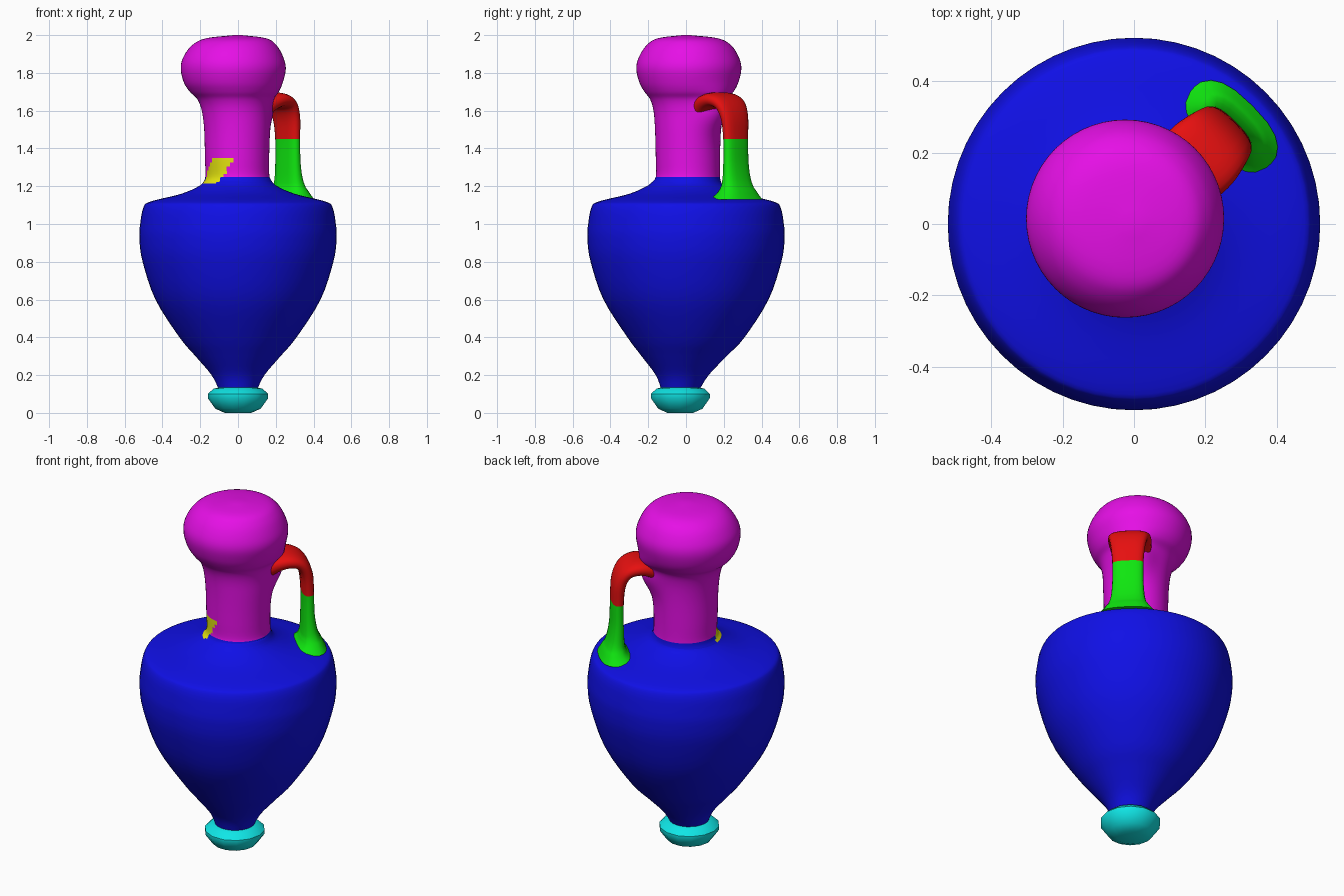
import bpy, bmesh
from math import sin, cos, pi, exp, atan2, degrees, radians, copysign
from mathutils import Vector

cube = bpy.data.objects.get("Cube")
if cube:
    bpy.data.objects.remove(cube)

HI, LO = 0.79, 0.005


def make_material(name, r, g, b):
    m = bpy.data.materials.new(name)
    m.use_nodes = True
    m.diffuse_color = (r, g, b, 1)
    m.node_tree.nodes["Principled BSDF"].inputs["Base Color"].default_value = (r, g, b, 1)
    return m


blue = make_material("blue", LO, LO, HI)
magenta = make_material("magenta", HI, LO, HI)
yellow = make_material("yellow", HI, HI, LO)
red = make_material("red", HI, LO, LO)
green = make_material("green", LO, HI, LO)
cyan = make_material("cyan", LO, HI, HI)


def spline(points, steps):
    """Smooth curve through the points, in any number of dimensions."""
    pts = [Vector(p) for p in points]
    out = []
    for i in range(len(pts) - 1):
        a, b = pts[max(i - 1, 0)], pts[i]
        c, d = pts[i + 1], pts[min(i + 2, len(pts) - 1)]
        for k in range(steps):
            t = k / steps
            out.append(0.5 * (2 * b + (c - a) * t + (2 * a - 5 * b + 4 * c - d) * t ** 2
                              + (3 * b - a - 3 * c + d) * t ** 3))
    return out + [pts[-1]]


def loft(name, rings, materials, rule, angle):
    """Skin a list of rings, cap both ends and colour the faces by a rule."""
    bm = bmesh.new()
    loops = [[bm.verts.new(p) for p in ring] for ring in rings]
    for lo, hi in zip(loops, loops[1:]):
        n = len(lo)
        for j in range(n):
            bm.faces.new((lo[j], lo[(j + 1) % n], hi[(j + 1) % n], hi[j]))
    bm.faces.new(loops[0][::-1])
    bm.faces.new(loops[-1])
    bmesh.ops.recalc_face_normals(bm, faces=bm.faces)
    for f in bm.faces:
        f.material_index = rule(f.calc_center_median())
    mesh = bpy.data.meshes.new(name)
    bm.to_mesh(mesh)
    bm.free()
    for m in materials:
        mesh.materials.append(m)
    obj = bpy.data.objects.new(name, mesh)
    bpy.context.collection.objects.link(obj)
    bpy.ops.object.select_all(action="DESELECT")
    obj.select_set(True)
    bpy.context.view_layer.objects.active = obj
    bpy.ops.object.shade_smooth_by_angle(angle=radians(angle))
    return obj


def turned_rings(profile, sides, bulge=0.0):
    """Rings from (radius, z, centre x, centre y), swelling where the handle joins."""
    rings = []
    for r, z, cx, cy in profile:
        ring = []
        for j in range(sides):
            a = 2 * pi * j / sides
            swell = bulge * exp(-((z - 1.6) / 0.1) ** 2) * max(0, cos(a - pi / 4)) ** 8
            ring.append((cx + (r + swell) * cos(a), cy + (r + swell) * sin(a), z))
        rings.append(ring)
    return rings


# Foot: a squat faceted disc
foot = [(0.07, 0.0, 0, -0.03), (0.12, 0.022, 0, -0.03), (0.16, 0.078, 0, -0.03),
        (0.16, 0.1, 0, -0.03), (0.13, 0.128, 0, -0.03), (0.09, 0.138, 0, -0.03)]
loft("foot", turned_rings(foot, 14), [cyan], lambda c: 0, 35)

# Body: a wide belly narrowing to the foot, with a sloping shoulder
body = [(0.1, 0.12, 0, -0.03), (0.14, 0.2, 0, -0.02), (0.225, 0.3, 0, -0.01),
        (0.31, 0.4, 0, 0), (0.437, 0.6, 0, 0), (0.505, 0.8, 0, 0), (0.522, 0.92, 0, 0),
        (0.518, 1.0, 0, 0), (0.5, 1.09, 0, 0), (0.46, 1.12, 0, 0), (0.3, 1.16, 0, 0),
        (0.2, 1.205, 0, 0), (0.168, 1.245, 0, 0.01)]
loft("body", turned_rings(spline(body, 4), 56), [blue], lambda c: 0, 60)


# Neck and rounded mouth, with a small painted patch at the front
def neck_rule(c):
    around = degrees(atan2(c.y, c.x)) % 360
    middle = 208 + (c.z - 1.22) * 260
    if c.z < 1.34 and abs(around - middle) < 24:
        return 1
    return 2 if c.z < 1.245 else 0


neck = [(0.188, 1.215, 0, 0), (0.17, 1.25, -0.003, 0.01), (0.17, 1.35, -0.005, 0.01),
        (0.174, 1.5, -0.005, 0.01), (0.182, 1.6, -0.01, 0.01), (0.2, 1.66, -0.015, 0.01),
        (0.235, 1.7, -0.02, 0.015), (0.262, 1.75, -0.025, 0.015),
        (0.278, 1.82, -0.025, 0.015), (0.266, 1.88, -0.025, 0.015),
        (0.225, 1.945, -0.02, 0.015), (0.16, 1.983, -0.01, 0.01), (0.02, 2.0, 0, 0)]
loft("neck_and_mouth", turned_rings(spline(neck, 5), 56, 0.06),
     [magenta, yellow, blue], neck_rule, 60)

# Handle: a flat strap arching out of the neck and spreading on the shoulder,
# given as (distance outward, z, half width, half thickness)
strap = [(0.13, 1.6, 0.09, 0.05), (0.2, 1.643, 0.11, 0.045), (0.27, 1.656, 0.115, 0.04),
         (0.33, 1.63, 0.105, 0.036), (0.363, 1.56, 0.092, 0.034),
         (0.372, 1.45, 0.083, 0.032), (0.374, 1.32, 0.084, 0.034),
         (0.38, 1.22, 0.095, 0.045), (0.385, 1.17, 0.12, 0.065), (0.375, 1.13, 0.155, 0.095)]
outward = Vector((1, 1, 0)).normalized()
sideways = Vector((1, -1, 0)).normalized()
up = Vector((0, 0, 1))
path = spline(strap, 5)
rings = []
for i, (d, z, w, t) in enumerate(path):
    step = path[min(i + 1, len(path) - 1)] - path[max(i - 1, 0)]
    direction = (outward * step[0] + up * step[1]).normalized()
    across = outward if z < 1.2 else direction.cross(sideways)
    if across.dot(outward) < 0 and z < 1.5:
        across = -across
    if i and across.dot(last) < 0:
        across = -across
    last = across
    ring = []
    for j in range(20):
        a = 2 * pi * j / 20
        u = copysign(abs(cos(a)) ** 0.75, cos(a))
        v = copysign(abs(sin(a)) ** 0.75, sin(a))
        ring.append(outward * d + up * z + sideways * w * u + across * t * v)
    rings.append(ring)
loft("handle", rings, [red, green], lambda c: 1 if c.z < 1.455 else 0, 60)
